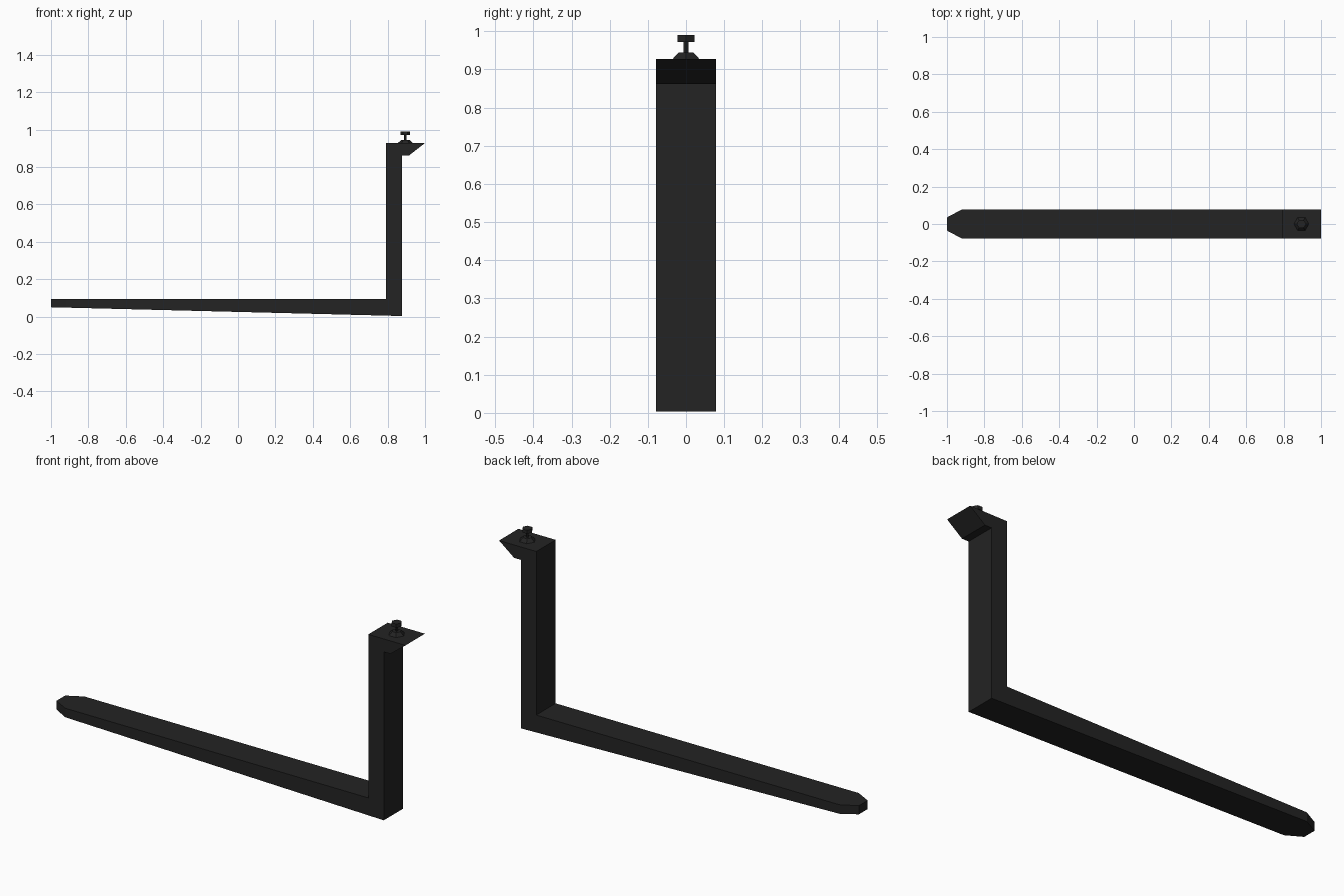
import bpy, bmesh
from mathutils import Matrix

if "Cube" in bpy.data.objects:
    bpy.data.objects.remove(bpy.data.objects["Cube"])

HALF_W = 0.078

# single dark steel colour
steel = bpy.data.materials.new("dark steel")
steel.diffuse_color = (0.017, 0.017, 0.017, 1)
steel.use_nodes = True
steel.node_tree.nodes["Principled BSDF"].inputs["Base Color"].default_value = steel.diffuse_color


def finish(bm, name):
    bmesh.ops.recalc_face_normals(bm, faces=bm.faces[:])
    me = bpy.data.meshes.new(name)
    bm.to_mesh(me)
    bm.free()
    me.materials.append(steel)
    ob = bpy.data.objects.new(name, me)
    bpy.context.collection.objects.link(ob)
    return ob


def prism(name, profile, chamfer=False):
    """Side profile (x, z) extruded across the width."""
    bm = bmesh.new()
    face = bm.faces.new([bm.verts.new((x, -HALF_W, z)) for x, z in profile])
    ext = bmesh.ops.extrude_face_region(bm, geom=[face])
    verts = [v for v in ext["geom"] if isinstance(v, bmesh.types.BMVert)]
    bmesh.ops.translate(bm, verts=verts, vec=(0, 2 * HALF_W, 0))
    if chamfer:
        # narrow the tip of the blade
        bmesh.ops.bisect_plane(bm, geom=bm.verts[:] + bm.edges[:] + bm.faces[:],
                               plane_co=(-0.92, 0, 0), plane_no=(1, 0, 0))
        for v in bm.verts:
            if v.co.x < -0.99:
                v.co.y *= 0.45
    return finish(bm, name)


def hexagon(name, r1, r2, z1, z2):
    bm = bmesh.new()
    bmesh.ops.create_cone(bm, cap_ends=True, segments=6, radius1=r1, radius2=r2,
                          depth=z2 - z1,
                          matrix=Matrix.Translation((0.895, 0, (z1 + z2) / 2))
                          @ Matrix.Rotation(1.5707963, 4, 'Z'))
    # put the hexagon's corners on the x axis
    if max(v.co.y for v in bm.verts) > max(r1, r2) * 0.95:
        bmesh.ops.rotate(bm, verts=bm.verts[:], cent=(0.895, 0, 0),
                         matrix=Matrix.Rotation(1.5707963, 3, 'Z'))
    return finish(bm, name)


# L-shaped fork with tapering blade, upright shank and rear hook
prism("fork", [(-1, 0.05), (0.877, 0.003), (0.877, 0.862), (0.915, 0.862),
               (1.0, 0.928), (0.79, 0.928), (0.79, 0.094), (-1, 0.094)], True)

# locking pin on top of the hook
hexagon("pin_base", 0.041, 0.022, 0.927, 0.945)
hexagon("pin_stem", 0.007, 0.007, 0.94, 0.975)
hexagon("pin_head", 0.025, 0.025, 0.972, 0.99)
